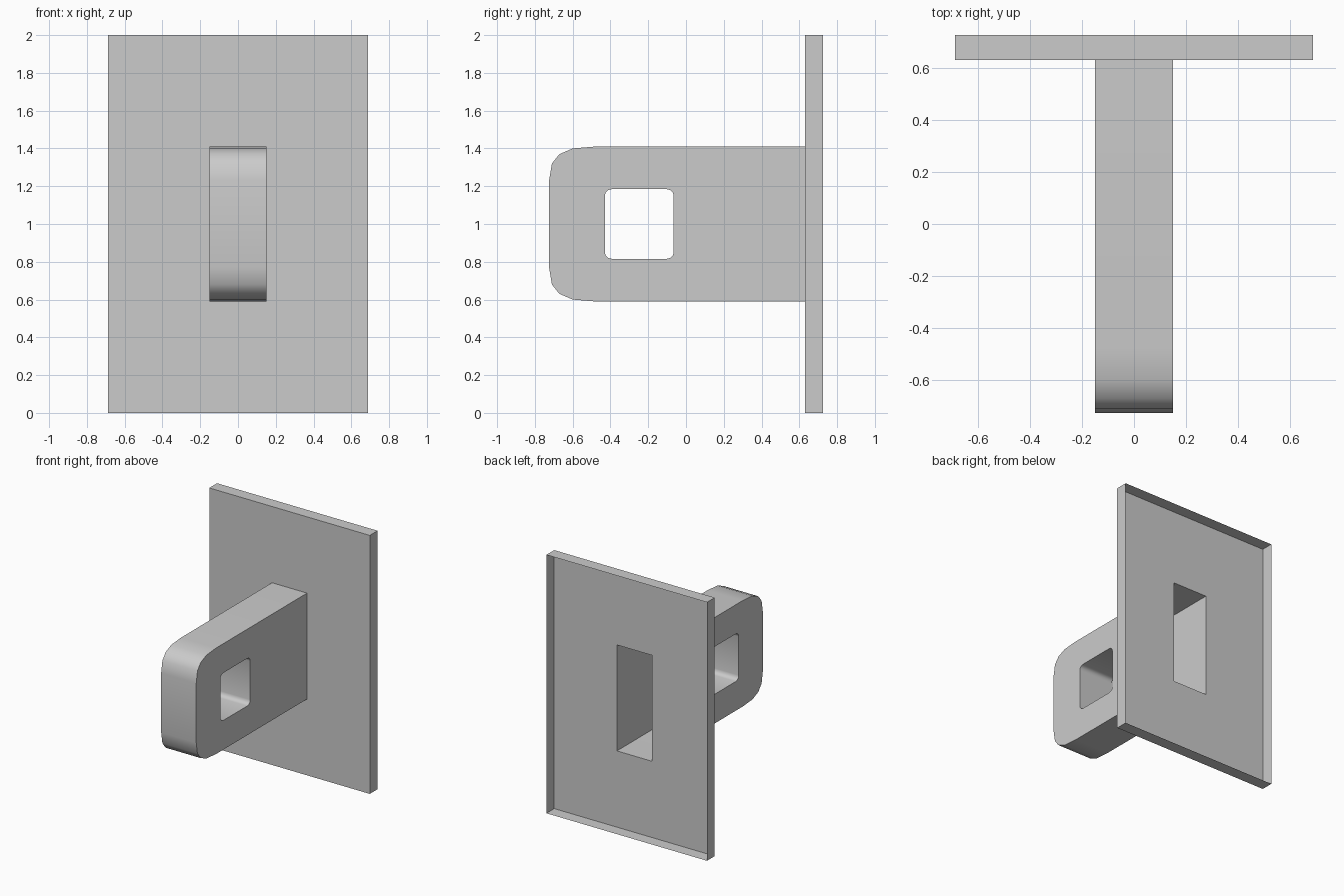
import bpy, bmesh, math
from mathutils import Vector

if "Cube" in bpy.data.objects:
    bpy.data.objects.remove(bpy.data.objects["Cube"])

PLATE_W, PLATE_H = 0.687, 2.0          # half width, height
Y_FRONT, Y_BACK = 0.63, 0.725          # plate skin and rear rim
LUG_W, MID, LUG_H = 0.15, 1.0, 0.41    # half width, centre height, half height


def add_face(bm, points, facing):
    """Add a face whose normal points along 'facing'."""
    f = bm.faces.new([bm.verts.new(p) for p in points])
    f.normal_update()
    if f.normal.dot(Vector(facing)) < 0:
        f.normal_flip()


def finish(bm, name):
    bmesh.ops.remove_doubles(bm, verts=bm.verts, dist=1e-4)
    mesh = bpy.data.meshes.new(name)
    bm.to_mesh(mesh)
    bm.free()
    ob = bpy.data.objects.new(name, mesh)
    bpy.context.collection.objects.link(ob)
    bpy.ops.object.select_all(action='DESELECT')
    bpy.context.view_layer.objects.active = ob
    ob.select_set(True)
    bpy.ops.object.shade_smooth_by_angle(angle=math.radians(40))
    return ob


def rect(w, z0, z1, y):
    return [Vector(p) for p in ((-w, y, z0), (w, y, z0), (w, y, z1), (-w, y, z1))]


# Back plate: open-backed thin shell with an opening where the lug joins
bm = bmesh.new()
outer = rect(PLATE_W, 0, PLATE_H, Y_FRONT)
inner = rect(LUG_W, MID - LUG_H, MID + LUG_H, Y_FRONT)
rim = rect(PLATE_W, 0, PLATE_H, Y_BACK)
for i in range(4):
    j = (i + 1) % 4
    add_face(bm, (outer[i], outer[j], inner[j], inner[i]), (0, -1, 0))
    away = (outer[i] + outer[j]) / 2 - Vector((0, Y_FRONT, MID))
    add_face(bm, (outer[i], outer[j], rim[j], rim[i]), away)
finish(bm, "back_plate")

# Lug: hollow shell, upper half profile as (y, height above centre)
profile = [(Y_FRONT, LUG_H), (-0.48, LUG_H), (-0.60, 0.40), (-0.67, 0.37),
           (-0.71, 0.32), (-0.725, 0.23), (-0.725, 0.0)]

# Upper half of the rounded square hole
H0, H1, HZ, R = -0.43, -0.065, 0.184, 0.035
hole = [(H0, 0.0)]
for cy, start in ((H0 + R, 180), (H1 - R, 90)):
    for k in range(4):
        a = math.radians(start - 30 * k)
        hole.append((cy + R * math.cos(a), HZ - R + R * math.sin(a)))
hole.append((H1, 0.0))

bm = bmesh.new()
for sz in (1, -1):
    def at(x, p):
        return Vector((x, p[0], MID + sz * p[1]))
    # Side walls
    for x in (-LUG_W, LUG_W):
        ring = [(Y_FRONT, 0.0)] + profile + hole
        add_face(bm, [at(x, p) for p in ring], (x, 0, 0))
    # Outer skin and hole lining
    for path, cy, sign in ((profile, -0.2, 1), (hole, (H0 + H1) / 2, -1)):
        for p, q in zip(path, path[1:]):
            quad = [at(-LUG_W, p), at(LUG_W, p), at(LUG_W, q), at(-LUG_W, q)]
            mid = (quad[0] + quad[2]) / 2
            add_face(bm, quad, sign * (mid - Vector((0, cy, MID))))
finish(bm, "lug")
